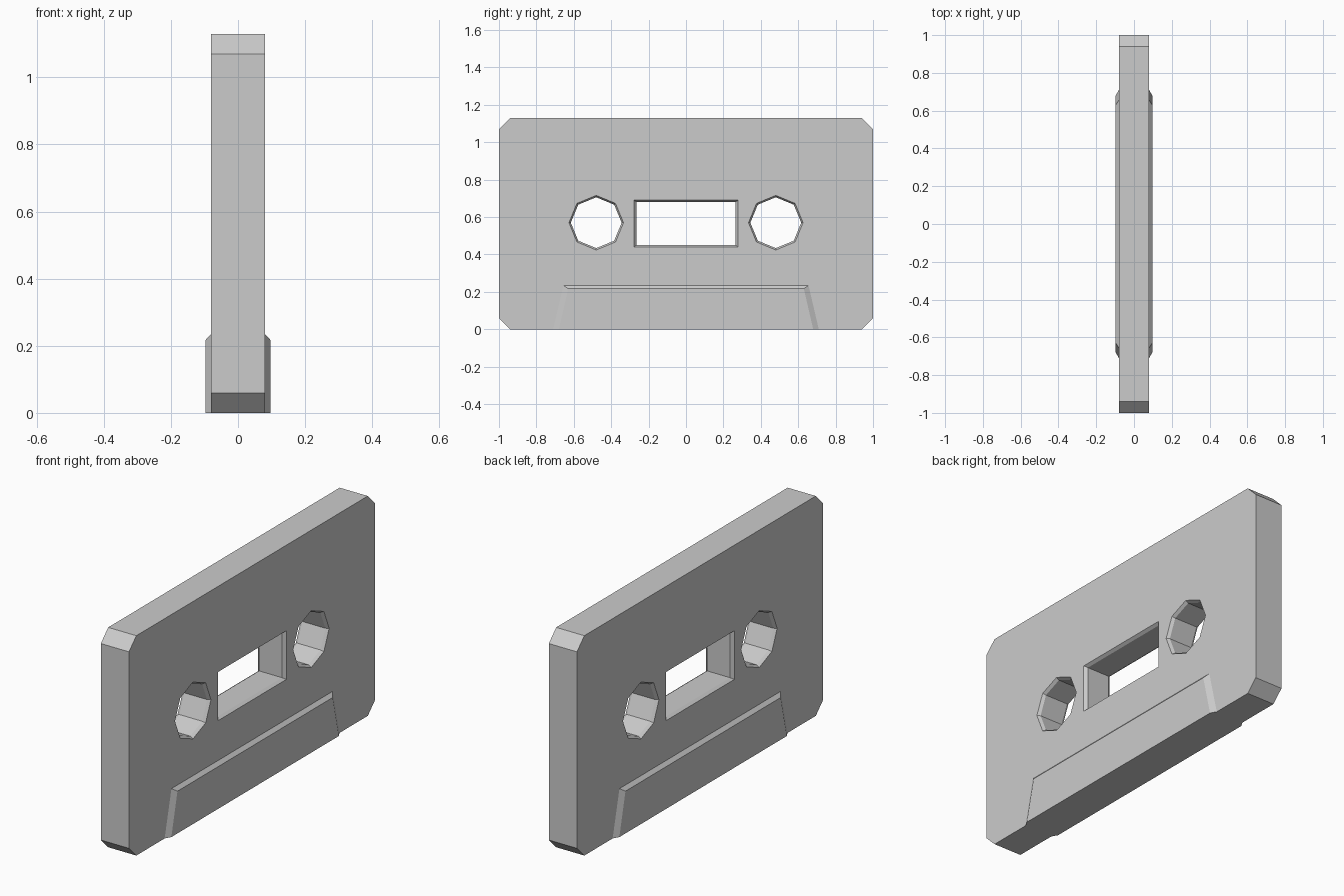
import bpy, bmesh, math

if "Cube" in bpy.data.objects:
    bpy.data.objects.remove(bpy.data.objects["Cube"])

HALF = 0.08        # half thickness of the shell
HEIGHT = 1.13
MID_Z = 0.57       # height of the spool holes


def loft(name, rings, cap_start=True):
    """Skin a list of (x, [(y, z), ...]) rings into a solid."""
    bm = bmesh.new()
    loops = [[bm.verts.new((x, y, z)) for y, z in pts] for x, pts in rings]
    n = len(loops[0])
    for a, b in zip(loops, loops[1:]):
        for i in range(n):
            j = (i + 1) % n
            bm.faces.new((a[i], a[j], b[j], b[i]))
    if cap_start:
        bm.faces.new(loops[0][::-1])
    bm.faces.new(loops[-1])
    if cap_start:
        bmesh.ops.recalc_face_normals(bm, faces=bm.faces)
    mesh = bpy.data.meshes.new(name)
    bm.to_mesh(mesh)
    bm.free()
    obj = bpy.data.objects.new(name, mesh)
    bpy.context.collection.objects.link(obj)
    return obj


def octagon(cy, r):
    return [(cy + r * math.cos(k * math.pi / 4), MID_Z + r * math.sin(k * math.pi / 4))
            for k in range(8)]


def rect(hy, z0, z1):
    return [(-hy, z0), (hy, z0), (hy, z1), (-hy, z1)]


def flared_cutter(name, inner, flared, depth=0.015):
    """Cutter that is straight inside and widens at both faces."""
    out, mid = HALF + depth, HALF - depth
    return loft(name, [(-out, flared), (-mid, inner), (mid, inner), (out, flared)])


# Shell: rectangle with clipped corners
c = 0.06
profile = [(1 - c, 0), (1, c), (1, HEIGHT - c), (1 - c, HEIGHT),
           (c - 1, HEIGHT), (-1, HEIGHT - c), (-1, c), (c - 1, 0)]
shell = loft("cassette_shell", [(-HALF, profile), (HALF, profile)])

# Spool holes and centre window with chamfered rims
cutters = [flared_cutter("spool_hole_cutter", octagon(s * 0.48, 0.136), octagon(s * 0.48, 0.156))
           for s in (-1, 1)]
cutters.append(flared_cutter("window_cutter", rect(0.265, 0.45, 0.68),
                             rect(0.291, 0.43, 0.70)))
bpy.context.view_layer.objects.active = shell
for cutter in cutters:
    cutter.hide_render = True
    mod = shell.modifiers.new("cut", 'BOOLEAN')
    mod.operation, mod.solver, mod.object = 'DIFFERENCE', 'EXACT', cutter
    bpy.ops.object.modifier_apply(modifier=mod.name)
    bpy.data.objects.remove(cutter)

# Raised trapezoid at the tape edge, mirrored to both faces
wide = [(-0.71, 0), (0.71, 0), (0.655, 0.235), (-0.655, 0.235)]
narrow = [(-0.68, 0), (0.68, 0), (0.63, 0.217), (-0.63, 0.217)]
pad = loft("raised_tape_edge", [(HALF, wide), (0.097, narrow)], cap_start=False)
pad.modifiers.new("both_faces", 'MIRROR').use_axis[0] = True
